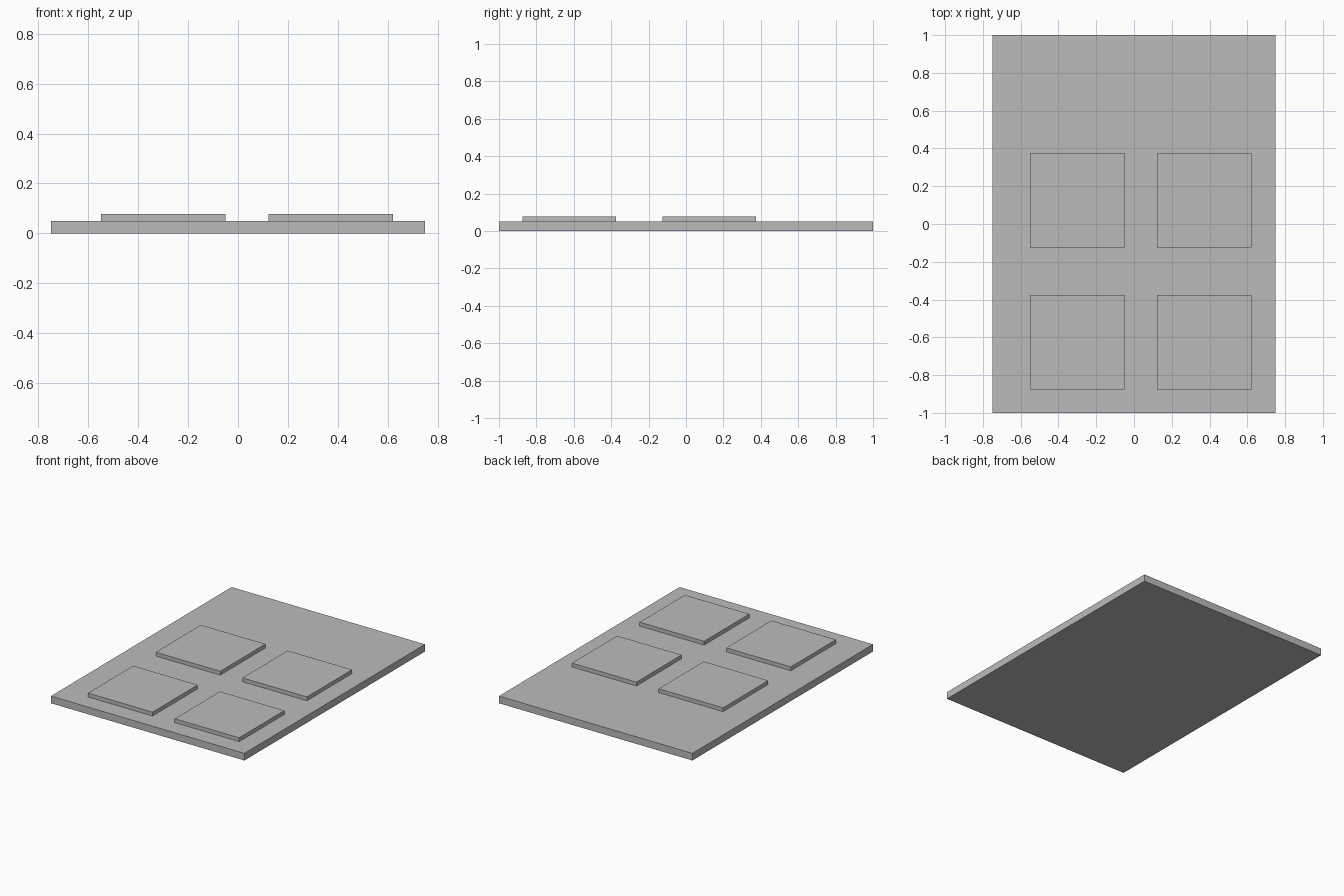
import bpy

# Remove the default cube
cube = bpy.data.objects.get("Cube")
if cube:
    bpy.data.objects.remove(cube, do_unlink=True)

# Single plain grey
grey = bpy.data.materials.new("plain grey")
grey.use_nodes = True
colour = (0.5, 0.5, 0.5, 1.0)
grey.diffuse_color = colour
grey.node_tree.nodes["Principled BSDF"].inputs["Base Color"].default_value = colour


def add_box(name, centre, size, bottom):
    """Box with its scale applied, standing at the given height."""
    x, y = centre
    bpy.ops.mesh.primitive_cube_add(size=1, location=(x, y, bottom + size[2] / 2))
    box = bpy.context.object
    box.name = name
    box.scale = size
    bpy.ops.object.transform_apply(location=False, rotation=False, scale=True)
    box.data.materials.append(grey)
    return box


# Base slab
SLAB_HEIGHT = 0.05
add_box("base_slab", (0, 0), (1.5, 2.0, SLAB_HEIGHT), 0)

# Four raised square panels
PANEL = (0.5, 0.5, 0.027)
for row, y in (("front", -0.625), ("back", 0.125)):
    for side, x in (("right", -0.3), ("left", 0.372)):
        add_box(f"{row}_{side}_panel", (x, y), PANEL, SLAB_HEIGHT)
